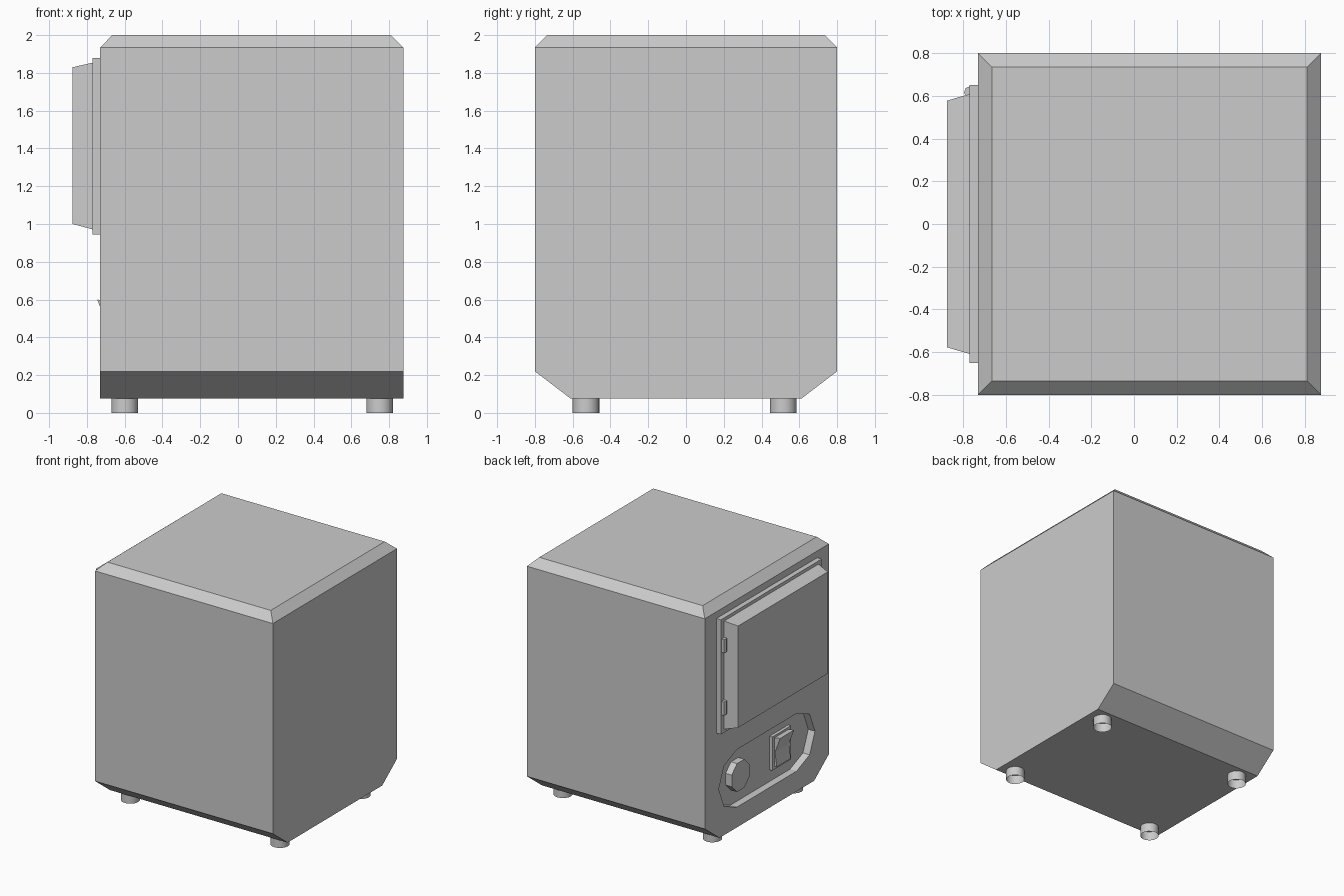
import bpy, bmesh, math
from mathutils import Vector

if "Cube" in bpy.data.objects:
    bpy.data.objects.remove(bpy.data.objects["Cube"])


def loft(name, loops, caps=True):
    """Mesh joining successive loops of points, optionally capped."""
    bm = bmesh.new()
    rings = [[bm.verts.new(p) for p in loop] for loop in loops]
    n = len(rings[0])
    for a, b in zip(rings, rings[1:]):
        for i in range(n):
            j = (i + 1) % n
            bm.faces.new((a[i], a[j], b[j], b[i]))
    if caps:
        bm.faces.new(rings[0])
        bm.faces.new(rings[-1])
    bmesh.ops.recalc_face_normals(bm, faces=bm.faces)
    me = bpy.data.meshes.new(name)
    bm.to_mesh(me)
    bm.free()
    ob = bpy.data.objects.new(name, me)
    bpy.context.collection.objects.link(ob)
    return ob


def along_x(name, pts, x0, x1):
    """Extrude a (y, z) profile between two x positions."""
    return loft(name, [[(x, y, z) for y, z in pts] for x in (x0, x1)])


def rect(y0, y1, z0, z1):
    return [(y0, z0), (y1, z0), (y1, z1), (y0, z1)]


def arc(cx, cy, r, start, end, steps):
    return [(cx + r * math.cos(math.radians(start + (end - start) * i / steps)),
             cy + r * math.sin(math.radians(start + (end - start) * i / steps)))
            for i in range(steps + 1)]


FACE, FLOOR = -0.73, -0.67   # control side and its recess floor

# body with chamfered lower sides, then bevelled top rim
body = along_x("body", [(-0.61, 0.075), (0.61, 0.075), (0.8, 0.22),
                        (0.8, 2), (-0.8, 2), (-0.8, 0.22)], FACE, 0.875)
bm = bmesh.new()
bm.from_mesh(body.data)
rim = [e for e in bm.edges if all(v.co.z > 1.99 for v in e.verts)]
bmesh.ops.bevel(bm, geom=rim, offset=0.065, segments=1, affect='EDGES')
bm.to_mesh(body.data)
bm.free()

# control recess cut into the left side
slot = arc(0.385, 0.475, 0.235, -90, 90, 4) + arc(-0.385, 0.475, 0.235, 90, 270, 4)
cutter = along_x("recess_cutter", slot, FACE - 0.1, FLOOR)
cutter.hide_render = True
cutter.display_type = 'WIRE'
cut = body.modifiers.new("recess", 'BOOLEAN')
cut.operation = 'DIFFERENCE'
cut.solver = 'EXACT'
cut.object = cutter

# door frame and tapered door
along_x("door_frame", rect(-0.65, 0.65, 0.945, 1.88), FACE + 0.005, -0.77)
loft("door", [[(-0.765, y, z) for y, z in rect(-0.61, 0.61, 0.97, 1.855)],
              [(-0.875, y, z) for y, z in rect(-0.578, 0.578, 1.0, 1.83)]])

# hinges
for i, z0 in enumerate((1.10, 1.61)):
    ring = arc(-0.768, 0.617, 0.028, 0, 315, 7)
    loft(f"hinge_{i + 1}", [[(x, y, z) for x, y in ring] for z in (z0, z0 + 0.11)])

# dial
along_x("dial", arc(0.33, 0.475, 0.125, 22.5, 337.5, 7), FLOOR + 0.005, -0.725)

# rocker switch
along_x("switch_plate", rect(-0.36, -0.12, 0.335, 0.61), FLOOR + 0.005, -0.695)
rocker = [(-0.68, 0.36), (-0.715, 0.36), (-0.698, 0.475), (-0.745, 0.6), (-0.68, 0.59)]
loft("switch_rocker", [[(x, y, z) for x, z in rocker] for y in (-0.33, -0.15)])

# open tube feet
for side, x in (("left", -0.6), ("right", 0.75)):
    for end, y in (("front", -0.53), ("back", 0.515)):
        ring = arc(x, y, 0.071, 0, 337.5, 15)
        foot = loft(f"foot_{end}_{side}",
                    [[(px, py, z) for px, py in ring] for z in (0, 0.076)], caps=False)
        foot.data.polygons.foreach_set("use_smooth", [True] * len(foot.data.polygons))
